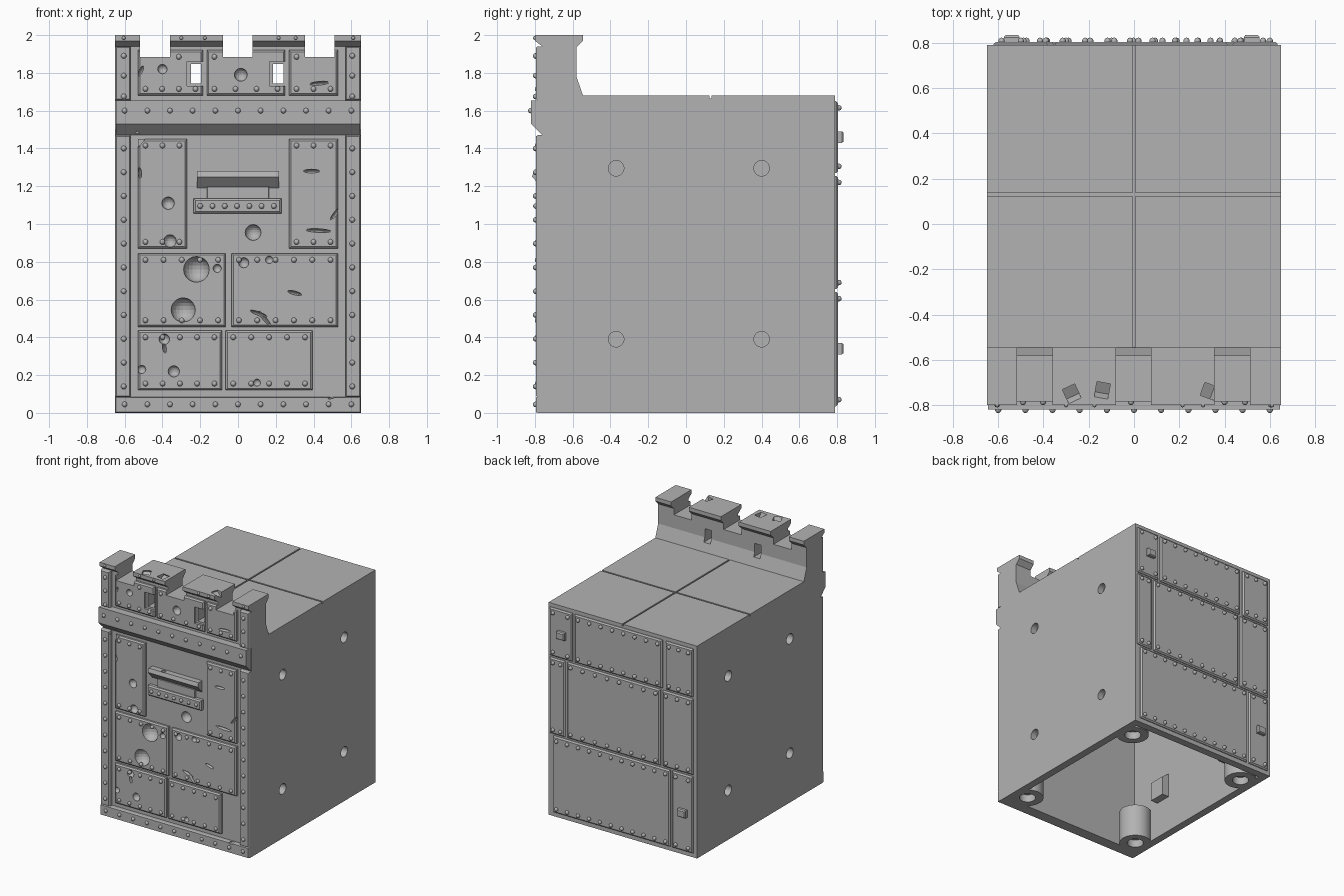
import bpy, bmesh, math
from mathutils import Matrix, Vector

if "Cube" in bpy.data.objects:
    bpy.data.objects.remove(bpy.data.objects["Cube"], do_unlink=True)

GREY = bpy.data.materials.new("plain_grey")
GREY.use_nodes = True
GREY.diffuse_color = (0.45, 0.45, 0.45, 1)
GREY.node_tree.nodes["Principled BSDF"].inputs["Base Color"].default_value = GREY.diffuse_color

WALL, PLATE, BACK = -0.76, -0.785, 0.79


def finish(name, bm, smooth=False):
    bmesh.ops.recalc_face_normals(bm, faces=bm.faces)
    me = bpy.data.meshes.new(name)
    bm.to_mesh(me)
    bm.free()
    me.materials.append(GREY)
    for p in me.polygons:
        p.use_smooth = smooth
    ob = bpy.data.objects.new(name, me)
    bpy.context.collection.objects.link(ob)
    return ob


def box(bm, x0, x1, y0, y1, z0, z1, turn=Matrix()):
    mid = Vector((x0 + x1, y0 + y1, z0 + z1)) / 2
    size = Matrix.Diagonal((x1 - x0, y1 - y0, z1 - z0, 1))
    return bmesh.ops.create_cube(bm, size=1, matrix=Matrix.Translation(mid) @ turn @ size)["verts"]


def ball(bm, x, y, z, rx, ry, rz, tilt=0, seg=20):
    m = Matrix.Translation((x, y, z)) @ Matrix.Rotation(math.radians(-tilt), 4, 'Y')
    bmesh.ops.create_uvsphere(bm, u_segments=seg, v_segments=seg // 2, radius=1,
                              matrix=m @ Matrix.Diagonal((rx, ry, rz, 1)))


def rod(bm, x, y, z, r, length, axis='Z', seg=32):
    turn = Matrix.Rotation(math.pi / 2, 4, 'Y') if axis == 'X' else Matrix()
    bmesh.ops.create_cone(bm, cap_ends=True, segments=seg, radius1=r, radius2=r, depth=length,
                          matrix=Matrix.Translation((x, y, z)) @ turn)


def extrude_x(name, profile, half):
    bm = bmesh.new()
    face = bm.faces.new([bm.verts.new((-half, y, z)) for y, z in profile])
    out = bmesh.ops.extrude_face_region(bm, geom=[face])["geom"]
    bmesh.ops.translate(bm, vec=(2 * half, 0, 0),
                        verts=[v for v in out if isinstance(v, bmesh.types.BMVert)])
    return finish(name, bm)


def plate(name, x0, x1, z0, z1, out_y, in_y, edge=0.014):
    """Plate whose outer face is narrowed to a chamfered edge with a fine lip."""
    bm = bmesh.new()
    box(bm, x0, x1, min(out_y, in_y), max(out_y, in_y), z0, z1)
    bm.faces.ensure_lookup_table()
    front = [f for f in bm.faces if abs(f.calc_center_median().y - out_y) < 1e-5]
    bmesh.ops.inset_region(bm, faces=front, thickness=edge, depth=0)
    bmesh.ops.translate(bm, vec=(0, 0.01 if out_y > 0 else -0.01, 0), verts=front[0].verts)
    return finish(name, bm)


def carve(targets, cutter):
    """Subtract the cutter from every target, then discard it."""
    cutter.hide_render = True
    for ob in targets:
        mod = ob.modifiers.new("carve", 'BOOLEAN')
        mod.operation, mod.object, mod.solver = 'DIFFERENCE', cutter, 'EXACT'
        mod.use_self = True
    deps = bpy.context.evaluated_depsgraph_get()
    fresh = [(ob, bpy.data.meshes.new_from_object(ob.evaluated_get(deps))) for ob in targets]
    for ob, me in fresh:
        ob.modifiers.clear()
        ob.data = me
    bpy.data.objects.remove(cutter, do_unlink=True)


def spread(a, b, n):
    return [a + (b - a) * i / (n - 1) for i in range(n)]


# Main block with the flared parapet
body = extrude_x("main_body", [
    (WALL, 0), (BACK, 0), (BACK, 1.68), (-0.545, 1.68), (-0.58, 1.78), (-0.58, 1.935),
    (-0.545, 1.97), (-0.545, 2), (-0.8, 2), (-0.8, 1.97), (WALL, 1.94)], 0.65)

# Hollow underside
bm = bmesh.new()
box(bm, -0.59, 0.59, -0.7, 0.73, -0.1, 1.62)
carve([body], finish("hollow_cutter", bm))

# Raised front plates and their rivets
rivets = bmesh.new()


def rivet(x, y, z, r=0.015):
    ball(rivets, x, y, z, r, r * 1.1, r, seg=10)


front = []
for name, x0, x1, z0, z1 in [
        ("tall_plate_right", -0.53, -0.27, 0.87, 1.45), ("tall_plate_left", 0.27, 0.53, 0.87, 1.45),
        ("middle_plate_right", -0.53, -0.065, 0.455, 0.845), ("middle_plate_left", -0.035, 0.53, 0.455, 0.845),
        ("low_plate_right", -0.53, -0.085, 0.12, 0.435), ("low_plate_left", -0.065, 0.395, 0.12, 0.435),
        ("parapet_plate_right", -0.53, -0.185, 1.68, 1.92), ("parapet_plate_middle", -0.165, 0.25, 1.68, 1.92),
        ("parapet_plate_left", 0.27, 0.53, 1.68, 1.92)]:
    front.append(plate(name, x0, x1, z0, z1, PLATE + 0.01, WALL + 0.01))
    for x in spread(x0 + 0.04, x1 - 0.04, max(2, round((x1 - x0 - 0.08) / 0.1) + 1)):
        for z in (z0 + 0.035, z1 - 0.035):
            notched = z > 1.85 and any(abs(x - c) < 0.1 for c in (-0.44, 0, 0.44))
            slit = z > 1.85 and (abs(x + 0.22) < 0.05 or abs(x - 0.21) < 0.05)
            if not notched and not slit:
                rivet(x, PLATE, z)

# Framing strips and bands
for side, s in (("left", 1), ("right", -1)):
    a, b = sorted((s * 0.57, s * 0.65))
    front.append(plate("side_strip_" + side, a, b, 0.085, 1.47, -0.785, WALL + 0.01, 0.008))
    front.append(plate("parapet_strip_" + side, a, b, 1.655, 1.94, -0.785, WALL + 0.01, 0.008))
    for z in spread(0.14, 1.4, 11) + [1.675, 1.785, 1.89]:
        rivet(s * 0.605, -0.795, z)
front.append(plate("base_band", -0.65, 0.65, 0, 0.085, -0.785, WALL + 0.01, 0.006))
band = extrude_x("cross_band", [(WALL + 0.01, 1.47), (WALL, 1.47), (-0.82, 1.53), (-0.82, 1.655),
                                (WALL + 0.01, 1.655)], 0.645)
front.append(band)
for x in spread(-0.6, 0.6, 11):
    rivet(x, -0.795, 0.045)
    rivet(x, -0.82, 1.6)
for x in (-0.605, -0.3, -0.175, 0.215, 0.305, 0.61):
    rivet(x, -0.8, 1.985, 0.01)

# Vision slot: hooded ledge, recessed shutter and riveted sill
hood = extrude_x("slot_hood", [(WALL + 0.01, 1.19), (WALL, 1.19), (-0.815, 1.25), (-0.805, 1.28),
                               (WALL + 0.01, 1.28)], 0.218)
front.append(hood)
plate("slot_shutter", -0.165, 0.165, 1.13, 1.2, -0.765, WALL + 0.01, 0.004)
plate("slot_sill", -0.235, 0.23, 1.055, 1.135, -0.785, WALL + 0.01)
for x in spread(-0.2, 0.19, 7):
    rivet(x, -0.793, 1.095)

# Battlement notches and arrow slits
bm = bmesh.new()
for x0, x1 in ((-0.518, -0.36), (-0.08, 0.076), (0.356, 0.512)):
    box(bm, x0, x1, -0.9, -0.5, 1.885, 2.1)
for x0, x1 in ((-0.25, -0.195), (0.185, 0.242)):
    box(bm, x0, x1, -0.9, -0.5, 1.745, 1.848)
carve([body] + front[6:9], finish("notch_cutter", bm))

# Arrow slit surrounds, roof seams, side sockets and chipped merlons
bm = bmesh.new()
for x0, x1 in ((-0.27, -0.183), (0.167, 0.252)):
    box(bm, x0, x1, -0.9, -0.766, 1.73, 1.86)
carve(front[6:8], finish("surround_cutter", bm))

bm = bmesh.new()
box(bm, -0.006, 0.006, -0.545, 0.9, 1.665, 1.75)
carve([body], finish("long_seam_cutter", bm))
bm = bmesh.new()
box(bm, -0.7, 0.7, 0.124, 0.136, 1.665, 1.75)
for s in (-1, 1):
    for y in (-0.37, 0.4):
        for z in (0.39, 1.295):
            rod(bm, s * 0.65, y, z, 0.041, 0.1, 'X')
for x, y, turn in ((-0.275, -0.75, 25), (-0.14, -0.735, -10), (0.335, -0.74, 70)):
    t = Matrix.Rotation(math.radians(turn), 4, 'Z') @ Matrix.Rotation(0.5, 4, 'X')
    box(bm, x - 0.03, x + 0.03, y - 0.03, y + 0.03, 1.97, 2.03, t)
carve([body], finish("detail_cutter", bm))

# Battle damage: shot dents, scratches and one chipped corner
bm = bmesh.new()
for x, z, r in ((-0.22, 0.76, 0.068), (-0.29, 0.545, 0.064), (0.08, 0.955, 0.042), (-0.37, 1.11, 0.033),
                (-0.36, 0.91, 0.033), (-0.39, 0.39, 0.028), (-0.34, 0.22, 0.03), (0.03, 0.795, 0.027),
                (-0.11, 0.765, 0.022), (0.165, 0.81, 0.02), (0.015, 1.79, 0.034), (-0.4, 1.82, 0.025),
                (-0.51, 0.23, 0.022), (0.1, 0.16, 0.019), (-0.1, 1.27, 0.02)):
    ball(bm, x, WALL if x == 0.08 else PLATE, z, r, r, r)
for x, z, length, tilt in ((0.39, 1.28, 0.045, 0), (0.425, 0.965, 0.07, -3), (0.3, 0.635, 0.04, -15),
                           (0.43, 1.745, 0.055, 5), (0.14, 0.5, 0.055, -50), (0.11, 0.525, 0.05, -20),
                           (-0.39, 0.345, 0.03, 100), (-0.515, 1.81, 0.03, 65), (0.52, 1.06, 0.05, 50),
                           (-0.52, 1.27, 0.03, 95), (0.5, 0.085, 0.03, 20)):
    ball(bm, x, PLATE, z, length, 0.018, 0.01, tilt, 14)
box(bm, -0.56, -0.5, -0.85, -0.768, 1.42, 1.48, Matrix.Rotation(math.radians(40), 4, 'Y'))
carve([body] + front, finish("damage_cutter", bm))

# Back plates in three rows
for name, x0, x1, z0, z1 in [
        ("back_top_left", 0.435, 0.635, 1.27, 1.65), ("back_top_middle", -0.35, 0.415, 1.27, 1.65),
        ("back_top_right", -0.62, -0.38, 1.27, 1.65), ("back_middle_left", 0.5, 0.635, 0.655, 1.255),
        ("back_middle_middle", -0.335, 0.48, 0.655, 1.255), ("back_middle_right", -0.62, -0.355, 0.655, 1.255),
        ("back_low_wide", -0.42, 0.605, 0.035, 0.64), ("back_low_right", -0.62, -0.44, 0.035, 0.64)]:
    plate(name, x0, x1, z0, z1, BACK + 0.005, BACK - 0.01)
    for x in spread(x0 + 0.035, x1 - 0.035, max(2, round((x1 - x0 - 0.07) / 0.1) + 1)):
        for z in (z0 + 0.035, z1 - 0.035):
            rivet(x, BACK + 0.018, z)
plate("back_latch_upper", 0.485, 0.555, 1.43, 1.49, 0.825, BACK, 0.01)
plate("back_latch_lower", -0.575, -0.505, 0.31, 0.37, 0.825, BACK, 0.01)
finish("rivets", rivets, True)

# Interior foot posts with sockets
for sx in (-1, 1):
    for sy in (-1, 1):
        bm = bmesh.new()
        rod(bm, sx * 0.52, sy * 0.605, 0.13, 0.118, 0.26)
        post = finish("foot_post", bm, True)
        bm = bmesh.new()
        rod(bm, sx * 0.52, sy * 0.605, 0, 0.06, 0.12)
        carve([post], finish("socket_cutter", bm))
        post.data.set_sharp_from_angle(angle=math.radians(35))

# Interior bosses behind the side sockets
bm = bmesh.new()
for s in (-1, 1):
    for y in (-0.37, 0.4):
        for z in (0.39, 1.295):
            vs = box(bm, min(s * 0.53, s * 0.6), max(s * 0.53, s * 0.6), y - 0.065, y + 0.065, z - 0.1, z + 0.1)
            for v in vs:
                if abs(v.co.x) < 0.55 and v.co.z > z:
                    v.co.z -= 0.05
finish("socket_bosses", bm)
